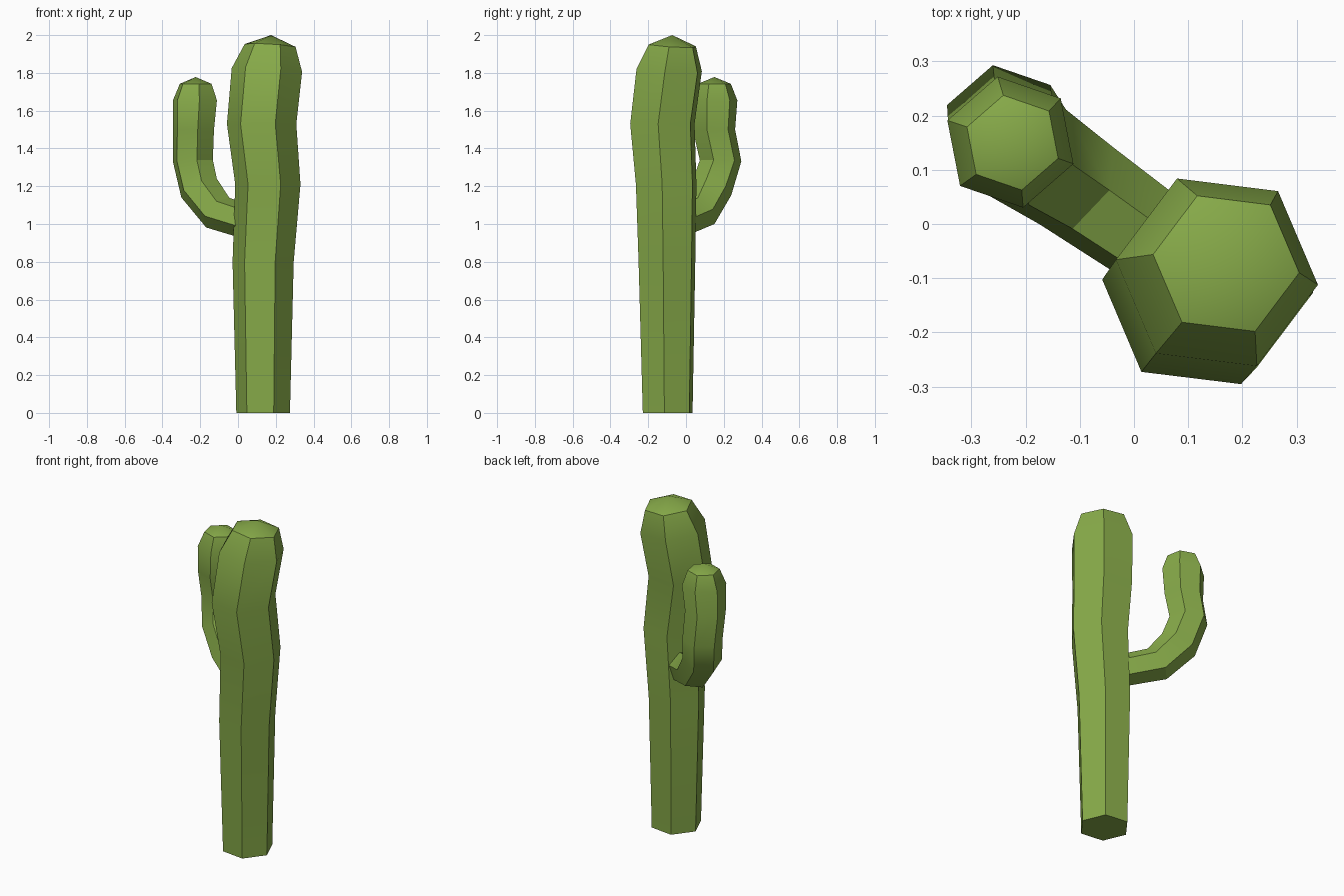
import bpy, bmesh
from math import cos, sin, radians
from mathutils import Vector

cube = bpy.data.objects.get("Cube")
if cube:
    bpy.data.objects.remove(cube, do_unlink=True)

green = bpy.data.materials.new("cactus green")
green.use_nodes = True
colour = (0.24, 0.40, 0.066, 1)
green.diffuse_color = colour
bsdf = next(n for n in green.node_tree.nodes if n.type == "BSDF_PRINCIPLED")
bsdf.inputs["Base Color"].default_value = colour
bsdf.inputs["Roughness"].default_value = 0.9

SIDES = 6


def stem(name, rings, heading, phase, tip):
    """Loft six-sided rings (x, y, z, radius, tilt) and close with a pointed cap."""
    bm = bmesh.new()
    h = radians(heading)
    forward = Vector((cos(h), sin(h), 0))
    across = Vector((-sin(h), cos(h), 0))
    loops = []
    for x, y, z, r, tilt in rings:
        t = radians(tilt)
        u = forward * cos(t) + Vector((0, 0, sin(t)))
        angles = [radians(phase + i * 360 / SIDES) for i in range(SIDES)]
        loops.append([bm.verts.new(Vector((x, y, z)) + r * (u * cos(a) + across * sin(a)))
                      for a in angles])
    for low, high in zip(loops, loops[1:]):
        for i in range(SIDES):
            j = (i + 1) % SIDES
            bm.faces.new((low[i], low[j], high[j], high[i]))
    bm.faces.new(loops[0][::-1])
    apex = bm.verts.new(tip)
    for i in range(SIDES):
        bm.faces.new((loops[-1][i], loops[-1][(i + 1) % SIDES], apex))
    bmesh.ops.recalc_face_normals(bm, faces=bm.faces)
    mesh = bpy.data.meshes.new(name)
    bm.to_mesh(mesh)
    bm.free()
    mesh.materials.append(green)
    obj = bpy.data.objects.new(name, mesh)
    bpy.context.collection.objects.link(obj)
    bpy.ops.object.select_all(action="DESELECT")
    obj.select_set(True)
    bpy.context.view_layer.objects.active = obj
    bpy.ops.object.shade_smooth_by_angle(angle=radians(30))
    return obj


# Main trunk, gently swaying towards the top
stem("trunk", [
    (0.133, -0.097, 0.00, 0.143, 0),
    (0.133, -0.101, 0.80, 0.163, 0),
    (0.158, -0.105, 1.21, 0.174, 0),
    (0.125, -0.125, 1.53, 0.185, 0),
    (0.153, -0.089, 1.815, 0.188, -5),
    (0.170, -0.073, 1.945, 0.136, -5),
], heading=45, phase=-52, tip=(0.175, -0.073, 2.0))

# Side arm, leaving the trunk and bending upwards
stem("arm", [
    (0.080, -0.060, 1.00, 0.090, 75),
    (-0.107, 0.071, 1.06, 0.100, 55),
    (-0.206, 0.137, 1.19, 0.110, 28),
    (-0.239, 0.183, 1.335, 0.112, 2),
    (-0.235, 0.148, 1.50, 0.114, 0),
    (-0.228, 0.151, 1.655, 0.123, 0),
    (-0.224, 0.150, 1.742, 0.089, 0),
], heading=-36, phase=17, tip=(-0.224, 0.150, 1.778))
